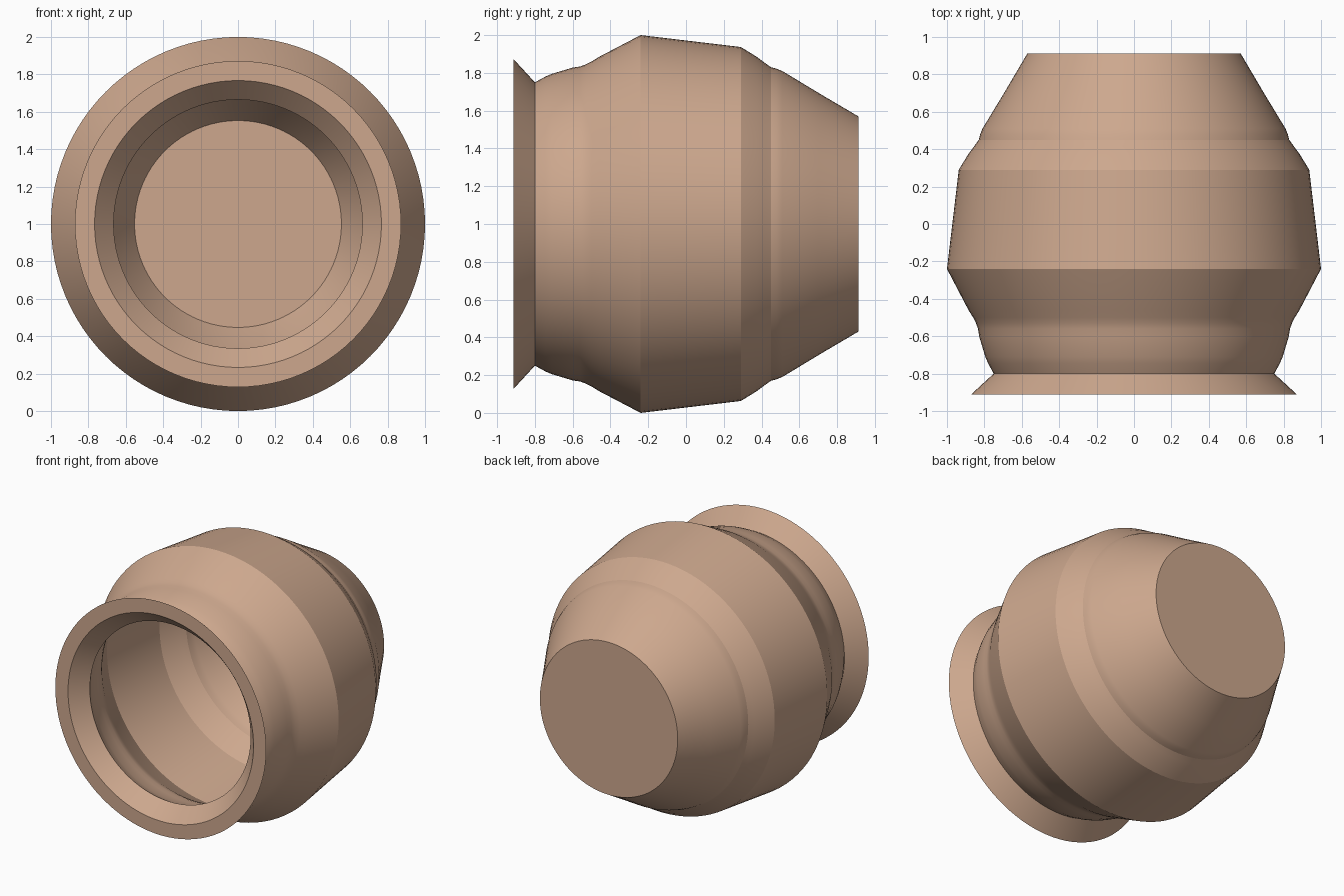
import bpy
import bmesh
import math
from mathutils import Matrix, Vector

SEGMENTS = 96

cube = bpy.data.objects.get("Cube")
if cube:
    bpy.data.objects.remove(cube, do_unlink=True)

# Warm clay colour
clay = bpy.data.materials.new("clay")
clay.use_nodes = True
colour = (0.61, 0.39, 0.27, 1)
clay.diffuse_color = colour
clay.node_tree.nodes["Principled BSDF"].inputs["Base Color"].default_value = colour

# Wall from shoulder to neck: (radius, position along the axis)
wall = [
    (0.81, 0.51), (0.822, 0.48), (0.83, 0.45), (0.855, 0.415),
    (0.885, 0.375), (0.937, 0.29), (1.0, -0.24), (0.885, -0.46),
    (0.86, -0.5), (0.845, -0.53), (0.834, -0.56), (0.828, -0.6),
    (0.795, -0.71), (0.78, -0.745), (0.75, -0.8),
]
THICKNESS = 0.085

# Closed base, outer wall, flared rim, then the hollow inside
outer = [(0, 0.912), (0.57, 0.912), (0.695, 0.7)] + wall + [(0.872, -0.912)]
inner = [(0.767, -0.912)]
inner += [(r - THICKNESS, y) for r, y in reversed(wall)]
inner += [(0.553, 0.8), (0, 0.8)]

# Lathe the profile around the horizontal axis
bm = bmesh.new()
verts = [bm.verts.new((r, y, 0)) for r, y in outer + inner]
edges = [bm.edges.new(pair) for pair in zip(verts, verts[1:])]
bmesh.ops.spin(bm, geom=verts + edges, cent=(0, 0, 0), axis=(0, 1, 0),
               angle=math.tau, steps=SEGMENTS, use_merge=False)
bmesh.ops.remove_doubles(bm, verts=bm.verts, dist=0.0005)
bmesh.ops.recalc_face_normals(bm, faces=bm.faces)
bmesh.ops.transform(bm, matrix=Matrix.Translation(Vector((0, 0, 1))), verts=bm.verts)

mesh = bpy.data.meshes.new("pot")
bm.to_mesh(mesh)
bm.free()
mesh.materials.append(clay)
pot = bpy.data.objects.new("pot", mesh)
bpy.context.collection.objects.link(pot)

# Smooth walls with crisp shoulder, neck and rim edges
bpy.ops.object.select_all(action="DESELECT")
pot.select_set(True)
bpy.context.view_layer.objects.active = pot
bpy.ops.object.shade_smooth_by_angle(angle=math.radians(20))
